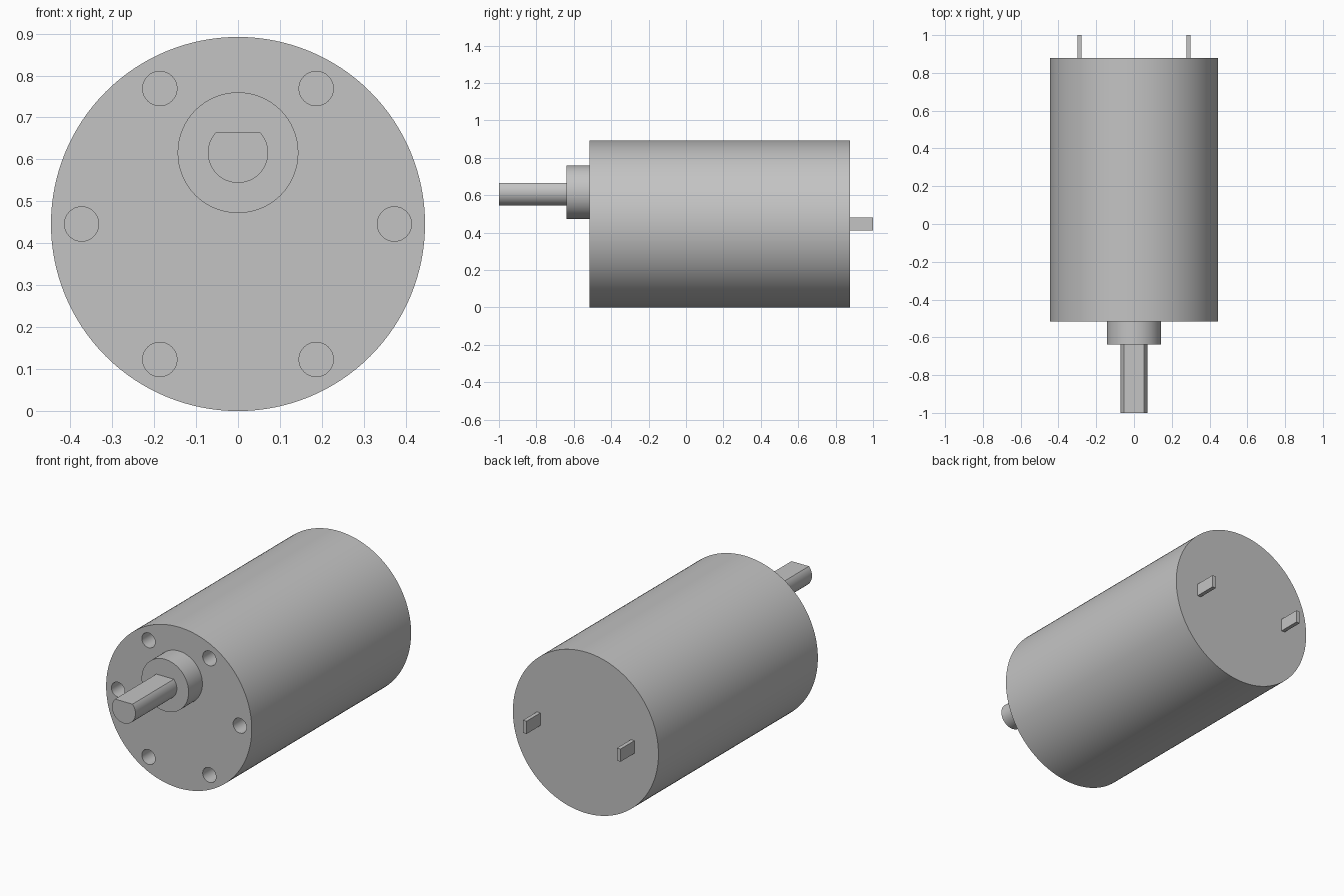
import bpy
import math
from mathutils import Matrix

if "Cube" in bpy.data.objects:
    bpy.data.objects.remove(bpy.data.objects["Cube"], do_unlink=True)

# Single plain metal colour
GREY = (0.55, 0.55, 0.55, 1.0)
metal = bpy.data.materials.new("plain_grey")
metal.use_nodes = True
metal.diffuse_color = GREY
metal.node_tree.nodes["Principled BSDF"].inputs["Base Color"].default_value = GREY

RADIUS = 0.446
FRONT, BACK = -0.517, 0.878
SHAFT_Z = 0.616


def finish(obj, name):
    obj.name = name
    obj.data.name = name
    obj.data.materials.clear()
    obj.data.materials.append(metal)
    return obj


def rod(name, radius, y0, y1, x, z, sides):
    """Cylinder lying along y."""
    bpy.ops.mesh.primitive_cylinder_add(vertices=sides, radius=radius, depth=y1 - y0)
    obj = bpy.context.object
    obj.data.transform(Matrix.Rotation(math.pi / 2, 4, "X"))
    obj.location = (x, (y0 + y1) / 2, z)
    return finish(obj, name)


def box(name, size, centre):
    bpy.ops.mesh.primitive_cube_add(size=1)
    obj = bpy.context.object
    obj.data.transform(Matrix.Diagonal((*size, 1)))
    obj.location = centre
    return finish(obj, name)


def cut(obj, cutter):
    mod = obj.modifiers.new("cut", "BOOLEAN")
    mod.operation = "DIFFERENCE"
    mod.solver = "EXACT"
    mod.object = cutter
    bpy.context.view_layer.objects.active = obj
    bpy.ops.object.modifier_apply(modifier=mod.name)
    bpy.data.objects.remove(cutter, do_unlink=True)


def smooth(obj):
    bpy.ops.object.select_all(action="DESELECT")
    obj.select_set(True)
    bpy.context.view_layer.objects.active = obj
    bpy.ops.object.shade_smooth_by_angle(angle=math.radians(30))


# Motor can with a ring of six blind mounting holes in its front face
body = rod("motor_body", RADIUS, FRONT, BACK, 0, RADIUS, 128)
for i in range(6):
    a = i * math.pi / 3
    hole = rod("hole_cutter", 0.041, FRONT - 0.05, FRONT + 0.12,
               0.373 * math.cos(a), RADIUS + 0.373 * math.sin(a), 32)
    cut(body, hole)
smooth(body)

# Offset boss around the output shaft
boss = rod("shaft_boss", 0.144, -0.638, FRONT, 0, SHAFT_Z, 64)
smooth(boss)

# Output shaft with a flat milled along the top
shaft = rod("output_shaft", 0.072, -1.0, -0.638, 0, SHAFT_Z, 48)
cut(shaft, box("flat_cutter", (0.3, 0.6, 0.1), (0, -0.82, 0.664 + 0.05)))
smooth(shaft)

# Pair of flat terminals on the back
for side, name in ((1, "left_terminal"), (-1, "right_terminal")):
    box(name, (0.022, 1.0 - BACK, 0.07), (side * 0.288, (1.0 + BACK) / 2, RADIUS))
